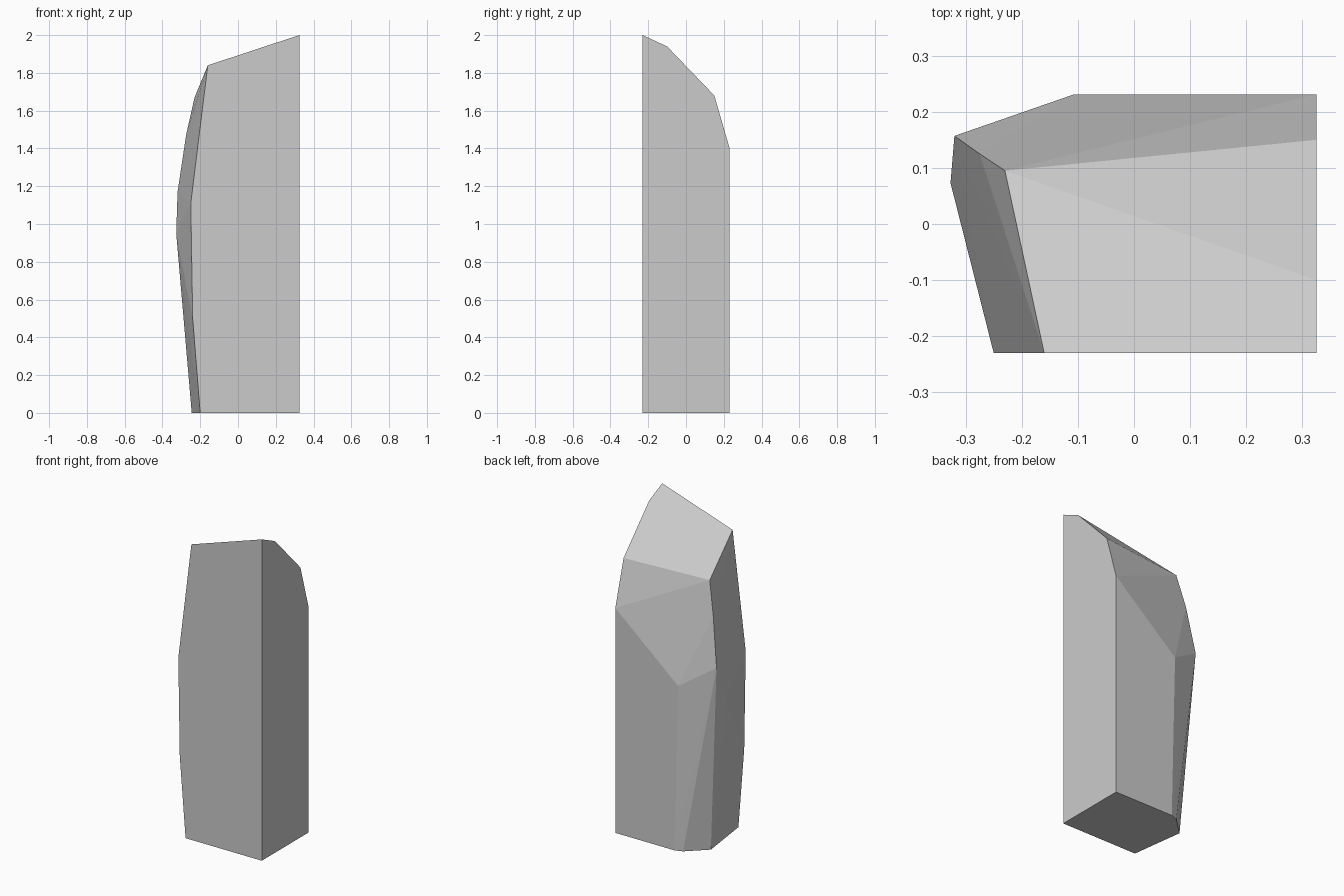
import bpy, bmesh

if "Cube" in bpy.data.objects:
    bpy.data.objects.remove(bpy.data.objects["Cube"])

X_FLAT, Y_FLAT, Y_BACK = 0.325, -0.23, 0.231

# Flat front outline as (x, z)
front = [(-0.16, 1.84), (-0.25, 1.11), (-0.24, 0.5), (-0.20, 0)]
# Flat right outline as (y, z)
right = [(Y_FLAT, 0), (Y_FLAT, 2), (-0.10, 1.94), (0.15, 1.68), (Y_BACK, 1.40), (Y_BACK, 0)]
# Chipped corner running down the back left
chips = [(-0.23, 0.095, 1.67), (-0.275, 0.125, 1.47), (-0.32, 0.157, 1.17),
         (-0.327, 0.073, 0.95), (-0.107, Y_BACK, 1.03),
         (-0.245, 0.105, 0), (-0.13, 0.214, 0), (-0.083, Y_BACK, 0)]

points = [(x, Y_FLAT, z) for x, z in front] + [(X_FLAT, y, z) for y, z in right] + chips

# Stone block: faceted convex solid around the outlines
bm = bmesh.new()
for p in points:
    bm.verts.new(p)
hull = bmesh.ops.convex_hull(bm, input=bm.verts[:])
loose = [v for v in bm.verts if not v.link_faces]
bmesh.ops.delete(bm, geom=loose, context='VERTS')
bmesh.ops.dissolve_limit(bm, angle_limit=0.005, verts=bm.verts[:], edges=bm.edges[:])
bmesh.ops.recalc_face_normals(bm, faces=bm.faces[:])

mesh = bpy.data.meshes.new("stone_block")
bm.to_mesh(mesh)
bm.free()
obj = bpy.data.objects.new("stone_block", mesh)
bpy.context.collection.objects.link(obj)
